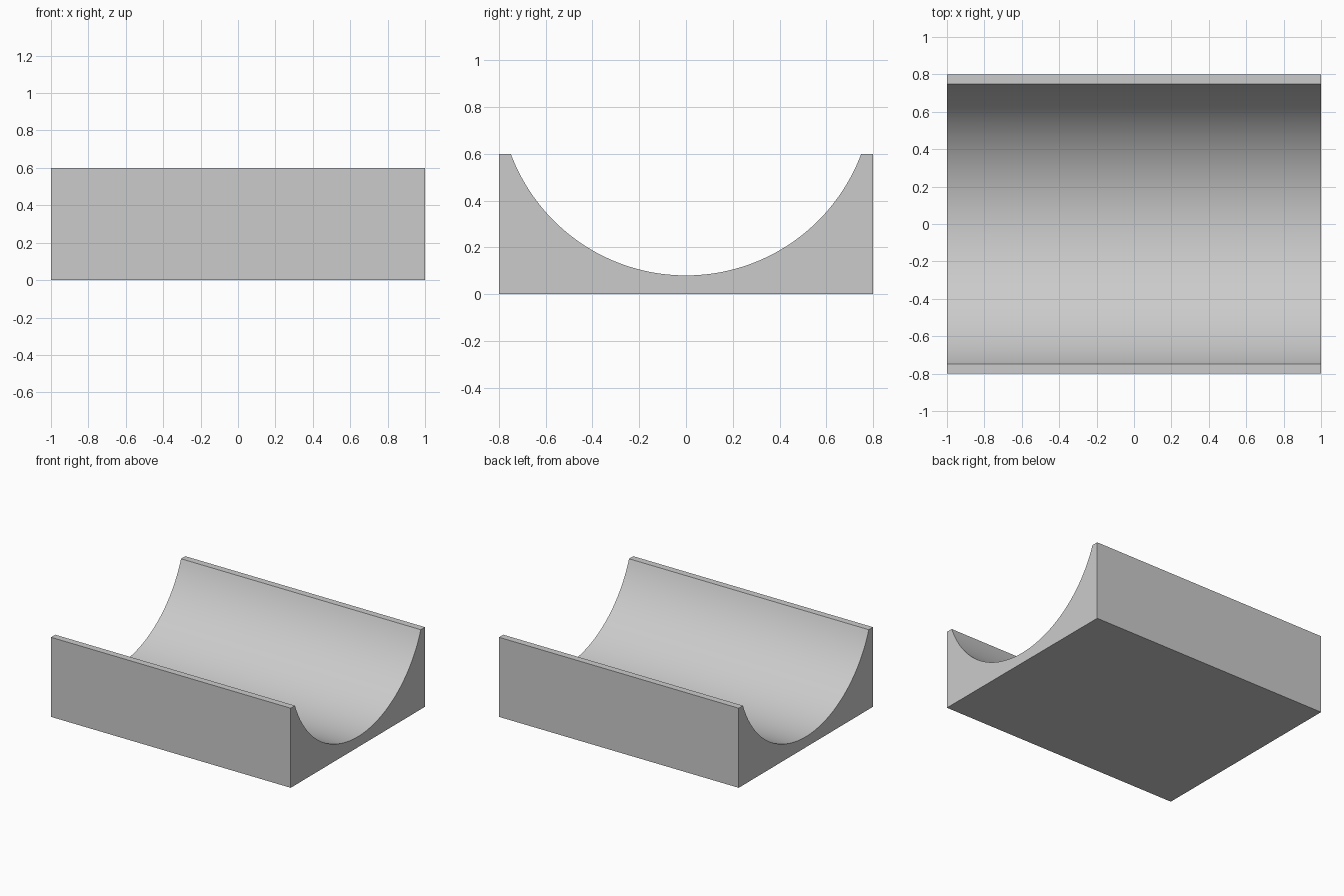
import bpy, bmesh, math

if "Cube" in bpy.data.objects:
    bpy.data.objects.remove(bpy.data.objects["Cube"])

LENGTH, HALF_WIDTH, HEIGHT = 2.0, 0.8, 0.6
RADIUS, CENTRE_Z, SEGMENTS = 0.8, 0.88, 64

grey = bpy.data.materials.new("light grey")
grey.diffuse_color = (0.6, 0.6, 0.6, 1)
grey.use_nodes = True
grey.node_tree.nodes["Principled BSDF"].inputs["Base Color"].default_value = grey.diffuse_color

# Cross-section: block outline with a circular trough in the top
half_angle = math.acos((CENTRE_Z - HEIGHT) / RADIUS)
profile = [(-HALF_WIDTH, HEIGHT), (-HALF_WIDTH, 0), (HALF_WIDTH, 0), (HALF_WIDTH, HEIGHT)]
for i in range(SEGMENTS + 1):
    a = half_angle * (1 - 2 * i / SEGMENTS)
    profile.append((RADIUS * math.sin(a), CENTRE_Z - RADIUS * math.cos(a)))

# Extrude the cross-section along x
bm = bmesh.new()
end = bm.faces.new([bm.verts.new((-LENGTH / 2, y, z)) for y, z in profile])
extruded = bmesh.ops.extrude_face_region(bm, geom=[end], use_keep_orig=True)
bmesh.ops.translate(bm, vec=(LENGTH, 0, 0),
                    verts=[v for v in extruded["geom"] if isinstance(v, bmesh.types.BMVert)])
bmesh.ops.recalc_face_normals(bm, faces=bm.faces)

mesh = bpy.data.meshes.new("trough_block")
bm.to_mesh(mesh)
bm.free()
mesh.materials.append(grey)
block = bpy.data.objects.new("trough_block", mesh)
bpy.context.collection.objects.link(block)

# Smooth trough, sharp outer edges
bpy.context.view_layer.objects.active = block
block.select_set(True)
bpy.ops.object.shade_smooth_by_angle(angle=math.radians(15))
